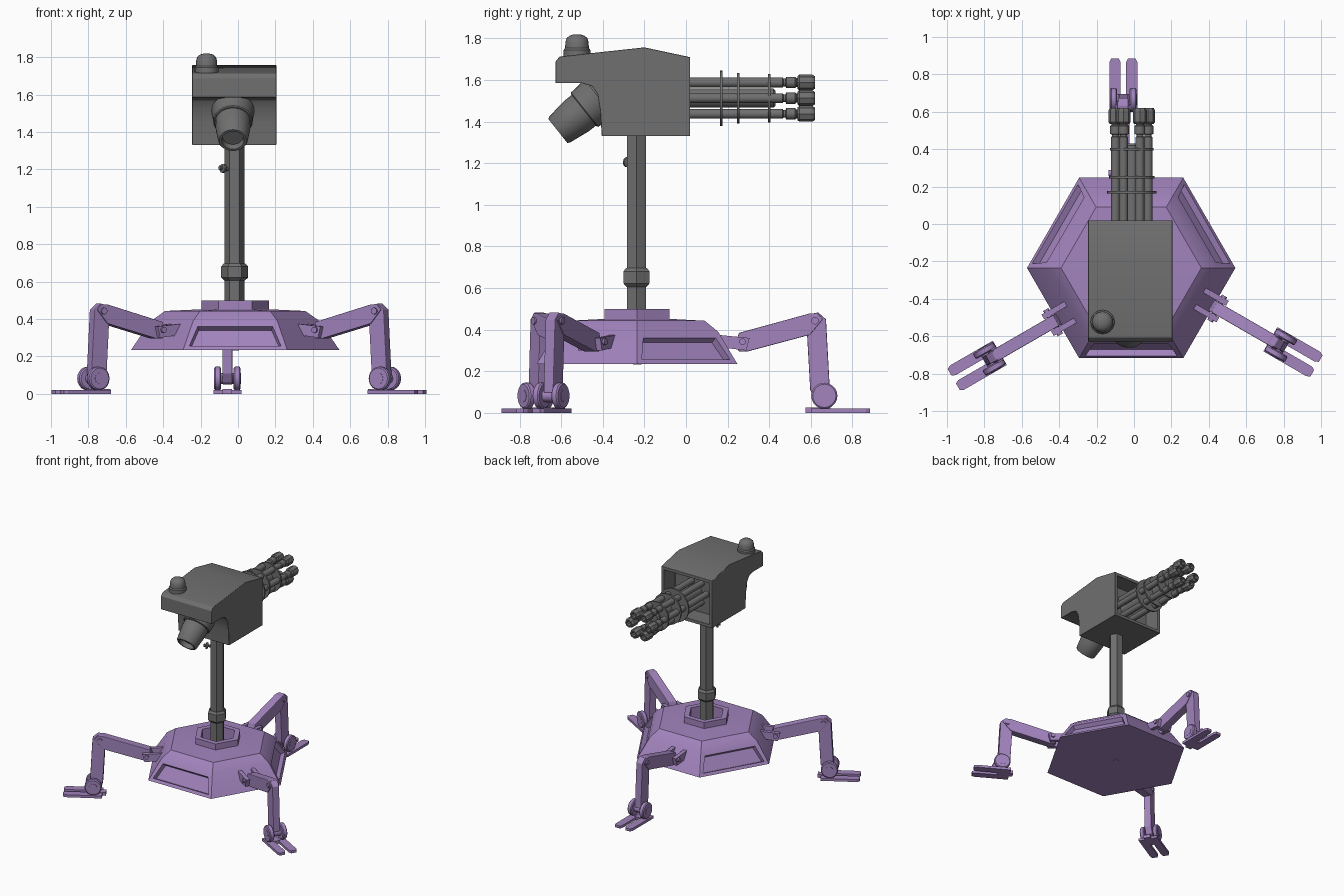
import bpy, bmesh
from math import sin, cos, pi, radians
from mathutils import Matrix, Vector

if "Cube" in bpy.data.objects:
    bpy.data.objects.remove(bpy.data.objects["Cube"])


def paint(name, colour):
    mat = bpy.data.materials.new(name)
    mat.diffuse_color = colour
    mat.use_nodes = True
    mat.node_tree.nodes["Principled BSDF"].inputs["Base Color"].default_value = mat.diffuse_color
    return mat


purple = paint("purple_paint", (0.36, 0.23, 0.51, 1))
grey = paint("dark_grey_metal", (0.16, 0.16, 0.16, 1))
T, R = Matrix.Translation, Matrix.Rotation


def finish(name, bm, m, mat=grey, smooth=False, bevel=0):
    bmesh.ops.recalc_face_normals(bm, faces=bm.faces)
    bm.transform(m)
    me = bpy.data.meshes.new(name)
    bm.to_mesh(me)
    bm.free()
    ob = bpy.data.objects.new(name, me)
    bpy.context.collection.objects.link(ob)
    me.materials.append(mat)
    if smooth:
        bpy.ops.object.select_all(action='DESELECT')
        ob.select_set(True)
        bpy.context.view_layer.objects.active = ob
        bpy.ops.object.shade_smooth_by_angle(angle=radians(36))
    if bevel:
        b = ob.modifiers.new("bevel", 'BEVEL')
        b.width, b.segments, b.limit_method = bevel, 2, 'ANGLE'
    return ob


def loft(profile, sides):
    """Stacked n-gon rings (radius, height) along local z, capped at both ends."""
    bm = bmesh.new()
    rings = [[bm.verts.new((r * cos(2 * pi * i / sides), r * sin(2 * pi * i / sides), z))
              for i in range(sides)] for r, z in profile]
    for a, b in zip(rings, rings[1:]):
        for i in range(sides):
            j = (i + 1) % sides
            bm.faces.new((a[i], a[j], b[j], b[i]))
    bm.faces.new(rings[0][::-1])
    bm.faces.new(rings[-1])
    return bm


def lathe(name, profile, sides, m, mat=grey, smooth=True):
    return finish(name, loft(profile, sides), m, mat, smooth)


def slab(pts, w0, w1):
    """Outline in the local xz plane, extruded along y."""
    bm = bmesh.new()
    a = [bm.verts.new((x, w0, z)) for x, z in pts]
    b = [bm.verts.new((x, w1, z)) for x, z in pts]
    n = len(pts)
    bm.faces.new(a)
    bm.faces.new(b[::-1])
    for i in range(n):
        bm.faces.new((a[i], b[i], b[(i + 1) % n], a[(i + 1) % n]))
    bmesh.ops.recalc_face_normals(bm, faces=bm.faces)
    return bm


CENTRE = T((-0.015, -0.235, 0))
ALONG_Y = R(-pi / 2, 4, 'X')
FLAT = R(pi / 2, 4, 'X')

# Hexagonal base with open collar; three sloped sides get a recessed panel
bm = loft([(.557, .235), (.45, .39), (.375, .443), (.18, .452), (.18, .5),
           (.135, .5), (.135, .4)], 6)
bmesh.ops.recalc_face_normals(bm, faces=bm.faces)
bm.faces.ensure_lookup_table()
panels = [bm.faces[i] for i in (0, 2, 4)]
bmesh.ops.inset_individual(bm, faces=panels, thickness=.042)
bmesh.ops.inset_individual(bm, faces=panels, thickness=.008, depth=-.035)
finish("base", bm, CENTRE, purple, smooth=True)
lathe("base_drain", [(.02, .232), (.02, .24)], 12, CENTRE, purple)

# Legs, built along local x and turned to three directions
upper = [(.47, .325), (.49, .385), (.83, .478), (.87, .478), (.893, .45), (.83, .375), (.53, .295), (.49, .295)]
lower = [(.812, .45), (.83, .475), (.87, .483), (.908, .45), (.927, .1), (.90, .05), (.86, .06), (.832, .11),
         (.818, .36)]
toe = [(.835, -.03), (1.1, -.03), (1.12, -.02), (1.12, .02), (1.1, .03), (.835, .03)]
heel = [(.81, -.025), (.93, -.025), (.93, .025), (.81, .025)]
for side, ang in (("back", 90), ("left", 210), ("right", 330)):
    M = CENTRE @ R(radians(ang), 4, 'Z') @ T((0, .042, 0))
    finish(side + "_upper_leg", slab(upper, -.033, .033), M, purple, bevel=.004)
    finish(side + "_lower_leg", slab(lower, -.027, .027), M, purple, bevel=.004)
    finish(side + "_heel", slab(heel, 0, .025), M @ FLAT, purple)
    for r, z, rad, w in ((.507, .342, .016, .078), (.855, .443, .018, .042), (.90, .082, .03, .072)):
        lathe(side + "_leg_pin", [(rad, -w), (rad, w)], 12, M @ T((r, 0, z)) @ ALONG_Y, purple)
    for s in (-1, 1):
        # hip bracket plate, ankle disc and toe
        finish(side + "_hip_bracket", slab([(.40, .315), (.525, .3), (.54, .36), (.39, .375)],
               s * .036, s * .066), M, purple)
        lathe(side + "_ankle_disc", [(.056, -.018), (.063, -.012), (.063, .012), (.056, .018)], 20,
              M @ T((.9, s * .052, .082)) @ ALONG_Y, purple)
        finish(side + "_toe", slab(toe, 0, .02), M @ T((0, s * .045, 0)) @ FLAT, purple)

# Pole with clamp and locking knob
POLE = T((-0.018, -0.238, 0))
lathe("pole", [(.053, .39), (.053, 1.36)], 6, POLE, smooth=False)
lathe("pole_clamp", [(.054, .605), (.072, .622), (.072, .68), (.058, .697)], 6, POLE, smooth=False)
knob_dir = Vector((-.8, -.55, .15)).to_track_quat('Z', 'Y').to_matrix().to_4x4()
lathe("pole_knob", [(.01, 0), (.01, .025), (.025, .03), (.025, .042), (.012, .046), (.012, .06)], 10,
      T((-.05, -.26, 1.2)) @ knob_dir)

# Head housing with a hollow back opening for the barrels
outline = [(-.627, 1.585), (-.627, 1.69), (-.607, 1.713), (-.2, 1.757), (.02, 1.71), (.02, 1.33),
           (-.405, 1.33), (-.412, 1.45), (-.425, 1.53), (-.45, 1.57), (-.5, 1.585)]
bm = slab(outline, -.205, .245)
mouth = [f for f in bm.faces if f.normal.x > .99]
bmesh.ops.inset_region(bm, faces=mouth, thickness=.035)
walls = bmesh.ops.extrude_face_region(bm, geom=mouth)["geom"]
bmesh.ops.translate(bm, vec=(-.14, 0, 0), verts=[v for v in walls if isinstance(v, bmesh.types.BMVert)])
bmesh.ops.delete(bm, geom=[f for f in mouth if f.is_valid], context='FACES')
finish("head_housing", bm, R(pi / 2, 4, 'Z'), smooth=True, bevel=.003)

# Eye lens pointing forward and down
EYE = T((-.027, -.487, 1.458)) @ Vector((0, -.78, -.62)).to_track_quat('Z', 'Y').to_matrix().to_4x4()
lathe("eye_collar", [(.115, -.09), (.106, -.02), (.106, .0), (.1, .005)], 24, EYE)
lathe("eye_barrel", [(.094, -.12), (.094, .05), (.08, .155), (.073, .165), (.06, .165), (.056, .13)], 24, EYE)

# Beacon on top of the head
lathe("beacon", [(.064, 1.69), (.064, 1.745), (.057, 1.753), (.056, 1.78), (.05, 1.801), (.035, 1.814),
                 (.012, 1.82)], 20, T((-.168, -.524, 0)))

# Rotary barrel cluster pointing back
GUN = T((-.012, 0, 1.513)) @ ALONG_Y
lathe("barrel_core", [(.046, -.15), (.046, .42), (.036, .43)], 16, GUN)
for r, y in ((.133, .17), (.122, .25), (.117, .4)):
    lathe("barrel_ring", [(r, y - .006), (r, y + .006)], 28, GUN)
for i in range(6):
    a = i * pi / 3
    B = GUN @ T((.087 * cos(a), .087 * sin(a), 0))
    lathe("barrel", [(.024, -.15), (.024, .465), (.019, .468), (.019, .478), (.028, .482), (.028, .525),
                     (.022, .53), (.022, .545)], 14, B)
    lathe("barrel_muzzle", [(.03, .535), (.038, .545), (.038, .607), (.03, .62), (.02, .62), (.018, .57)], 8, B,
          smooth=False)
